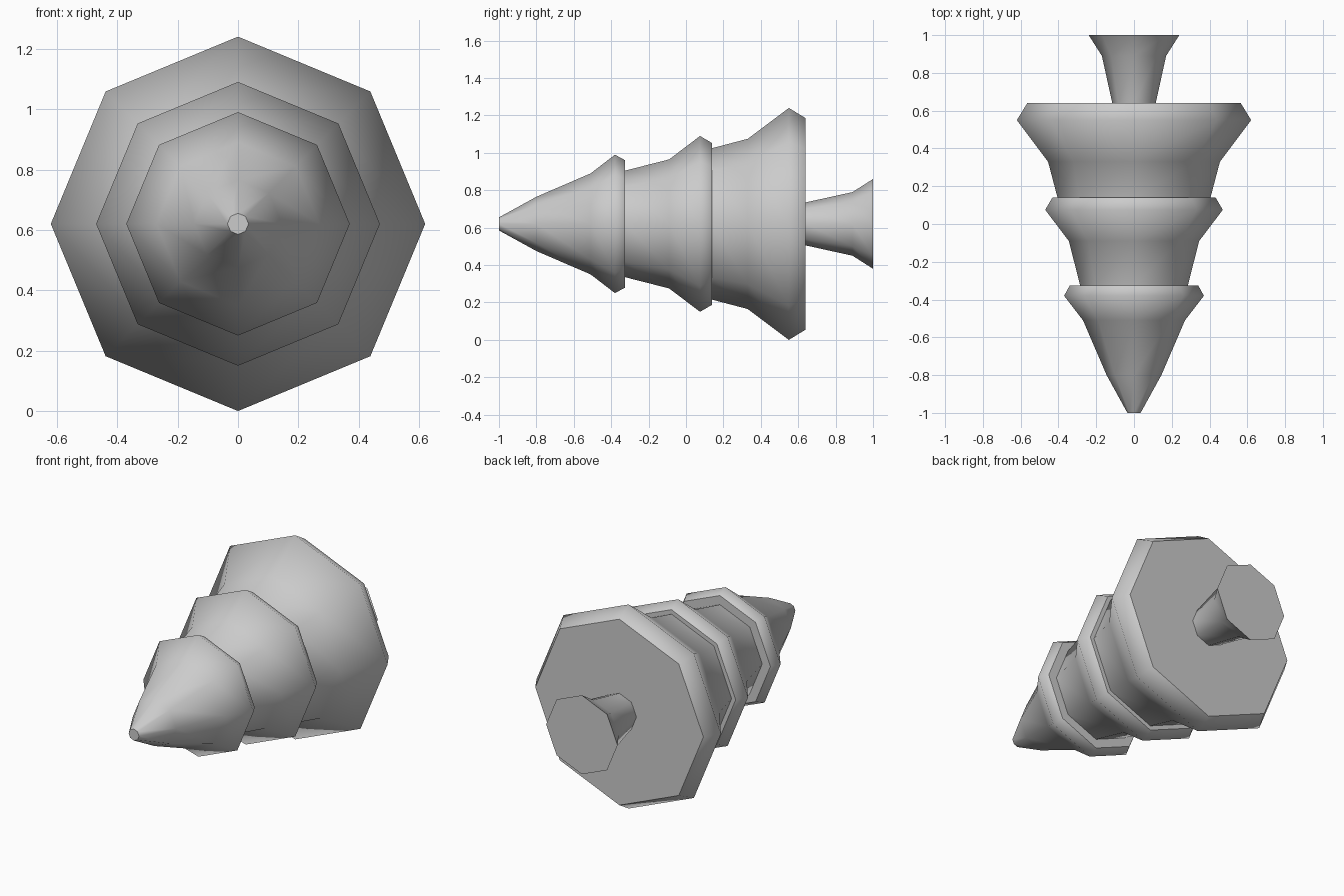
import bpy, bmesh
from math import sin, cos, tau

if "Cube" in bpy.data.objects:
    bpy.data.objects.remove(bpy.data.objects["Cube"])

SIDES = 8
CENTRE_Z = 0.62


def lathe(name, profile):
    """Closed octagonal solid along y from (y, radius) pairs."""
    bm = bmesh.new()
    rings = [[bm.verts.new((r * sin(tau * i / SIDES), y, CENTRE_Z + r * cos(tau * i / SIDES)))
              for i in range(SIDES)] for y, r in profile]
    for a, b in zip(rings, rings[1:]):
        for i in range(SIDES):
            j = (i + 1) % SIDES
            bm.faces.new((a[i], a[j], b[j], b[i])).smooth = True
    # flat caps with sharp borders
    for ring in (rings[0], rings[-1]):
        cap = bm.faces.new(ring)
        cap.smooth = False
        for e in cap.edges:
            e.smooth = False
    bmesh.ops.recalc_face_normals(bm, faces=bm.faces)
    mesh = bpy.data.meshes.new(name)
    bm.to_mesh(mesh)
    bm.free()
    obj = bpy.data.objects.new(name, mesh)
    bpy.context.collection.objects.link(obj)
    return obj


# Foliage tiers of the tree lying on its side, tip towards the front
lathe("top_foliage", [(-1.0, 0.035), (-0.8, 0.145), (-0.51, 0.27), (-0.38, 0.37), (-0.325, 0.34)])
lathe("middle_foliage", [(-0.325, 0.285), (-0.09, 0.345), (0.075, 0.47), (0.14, 0.432)])
lathe("bottom_foliage", [(0.14, 0.405), (0.33, 0.455), (0.55, 0.62), (0.64, 0.565)])

# Flared trunk
lathe("trunk", [(0.64, 0.115), (0.89, 0.17), (1.0, 0.24)])
